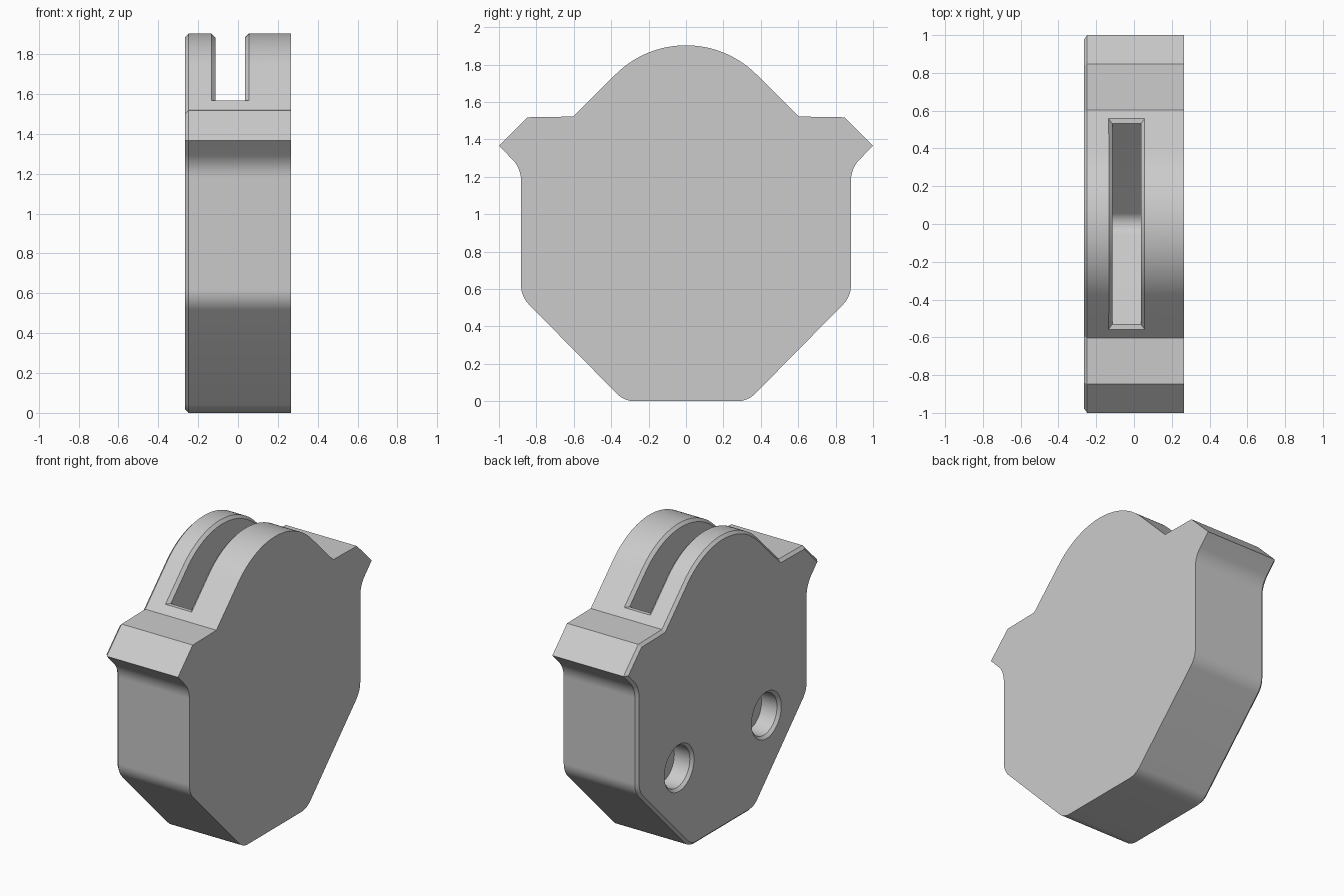
import bpy
import bmesh
import math
from mathutils import Vector

cube = bpy.data.objects.get("Cube")
if cube:
    bpy.data.objects.remove(cube, do_unlink=True)

HALF = 0.266      # half thickness
CHAMFER = 0.018

grey = bpy.data.materials.new("plain grey")
grey.use_nodes = True
grey.diffuse_color = (0.6, 0.6, 0.6, 1)
grey.node_tree.nodes["Principled BSDF"].inputs["Base Color"].default_value = (0.6, 0.6, 0.6, 1)


def fillet(corner, before, after, length, segments):
    """Round a corner with a tangent arc that starts `length` away from it."""
    a, b = (before - corner).normalized(), (after - corner).normalized()
    half = a.angle(b) / 2
    axis = (a + b).normalized()
    centre = corner + axis * length / math.cos(half)
    radius = length * math.tan(half)
    start, end = corner + a * length - centre, corner + b * length - centre
    sweep = math.pi - 2 * half
    return [centre + (start * math.sin(sweep * (1 - k / segments))
                      + end * math.sin(sweep * k / segments)) / math.sin(sweep)
            for k in range(segments + 1)]


def rounded(corners):
    """Closed outline from (y, z, tangent length, segments) corners."""
    pts = [Vector(c[:2]) for c in corners]
    out = []
    for i, (y, z, length, segments) in enumerate(corners):
        if length:
            out += fillet(pts[i], pts[i - 1], pts[(i + 1) % len(pts)], length, segments)
        else:
            out.append(pts[i])
    return out


def inset(points, distance):
    """Offset a counter-clockwise outline inwards with mitred corners."""
    out = []
    for i, p in enumerate(points):
        d1 = (p - points[i - 1]).normalized()
        d2 = (points[(i + 1) % len(points)] - p).normalized()
        n1, n2 = Vector((-d1.y, d1.x)), Vector((-d2.y, d2.x))
        out.append(p + (n1 + n2) * distance / (1 + n1.dot(n2)))
    return out


def loft(name, sections):
    """Solid through matching closed rings of 3D points."""
    bm = bmesh.new()
    rings = [[bm.verts.new(p) for p in ring] for ring in sections]
    for r, s in zip(rings, rings[1:]):
        for i in range(len(r)):
            bm.faces.new((r[i - 1], r[i], s[i], s[i - 1]))
    bm.faces.new(rings[0])
    bm.faces.new(rings[-1])
    bmesh.ops.recalc_face_normals(bm, faces=bm.faces)
    mesh = bpy.data.meshes.new(name)
    bm.to_mesh(mesh)
    bm.free()
    mesh.materials.append(grey)
    obj = bpy.data.objects.new(name, mesh)
    bpy.context.collection.objects.link(obj)
    return obj


def at_x(points, x):
    return [(x, p.x, p.y) for p in points]


# Body: half outline from bottom to shoulder, mirrored, with a rounded top
half_outline = [(0.33, 0, 0.055, 8), (0.882, 0.56, 0.06, 8), (0.882, 1.245, 0.065, 8),
                (1.0, 1.366, 0, 0), (0.847, 1.518, 0, 0), (0.603, 1.522, 0, 0)]
top = (0, 2.122, 0.531, 40)
mirrored = [(-y, z, t, s) for y, z, t, s in reversed(half_outline)]
outline = rounded(half_outline + [top] + mirrored)
body = loft("housing", [at_x(outline, HALF), at_x(outline, CHAMFER - HALF),
                        at_x(inset(outline, CHAMFER), -HALF)])

# Slot: rounded V channel running down from the dome
SLOT_X, SLOT_HALF, END = -0.039, 0.075, 0.53
channel = rounded([(0, 1.035, 0.08, 12), (END, 1.565, 0, 0),
                   (END + 0.3, 1.865, 0, 0), (END + 0.3, 2.2, 0, 0),
                   (-END - 0.3, 2.2, 0, 0), (-END - 0.3, 1.865, 0, 0), (-END, 1.565, 0, 0)])
slot = loft("slot_cutter", [at_x(channel, SLOT_X - SLOT_HALF), at_x(channel, SLOT_X + SLOT_HALF)])

# Flared rim around the slot opening, following the dome
END_RIM = 0.555
foot = Vector((END_RIM, top[1] - END_RIM))
arc = fillet(Vector(top[:2]), Vector((1, top[1] - 1)), Vector((-1, top[1] - 1)), top[2], 40)
path = [foot] + arc + [Vector((-foot.x, foot.y))]
centre = Vector((0, top[1] - top[2] * math.sqrt(2) * math.sqrt(0.5) * math.sqrt(2)))
sections = []
for i, p in enumerate(path):
    last = i in (0, len(path) - 1)
    side = 1 if i == 0 else -1
    normal = Vector((side, 1)).normalized() if last else (p - centre).normalized()
    tangent = Vector((side, -1)).normalized() if last else Vector((0, 0))
    ring = []
    for sign, depth in ((-1, 0.02), (-1, -CHAMFER), (1, -CHAMFER), (1, 0.02)):
        q = p + (normal + tangent) * depth
        ring.append((SLOT_X + sign * (SLOT_HALF + CHAMFER + depth), q.x, q.y))
    sections.append(ring)
rim = loft("slot_rim_cutter", sections)

# Two blind round sockets with chamfered mouths
cutters = [slot, rim]
SOCKET = 0.135
for side, y in (("left", -0.45), ("right", 0.45)):
    rings = []
    for depth, radius in ((-0.02, SOCKET + CHAMFER + 0.02), (CHAMFER, SOCKET), (0.13, SOCKET)):
        rings.append([(depth - HALF, y + radius * math.cos(a), 0.565 + radius * math.sin(a))
                      for a in (math.tau * k / 48 for k in range(48))])
    cutters.append(loft("socket_cutter_" + side, rings))

# Cut everything out and tidy up
bpy.context.view_layer.objects.active = body
for cutter in cutters:
    cutter.hide_render = True
    mod = body.modifiers.new(cutter.name, "BOOLEAN")
    mod.operation = "DIFFERENCE"
    mod.solver = "EXACT"
    mod.object = cutter
    bpy.ops.object.modifier_apply(modifier=mod.name)
    bpy.data.objects.remove(cutter, do_unlink=True)

for obj in bpy.context.selected_objects:
    obj.select_set(False)
body.select_set(True)
bpy.ops.object.shade_smooth_by_angle(angle=math.radians(25))
